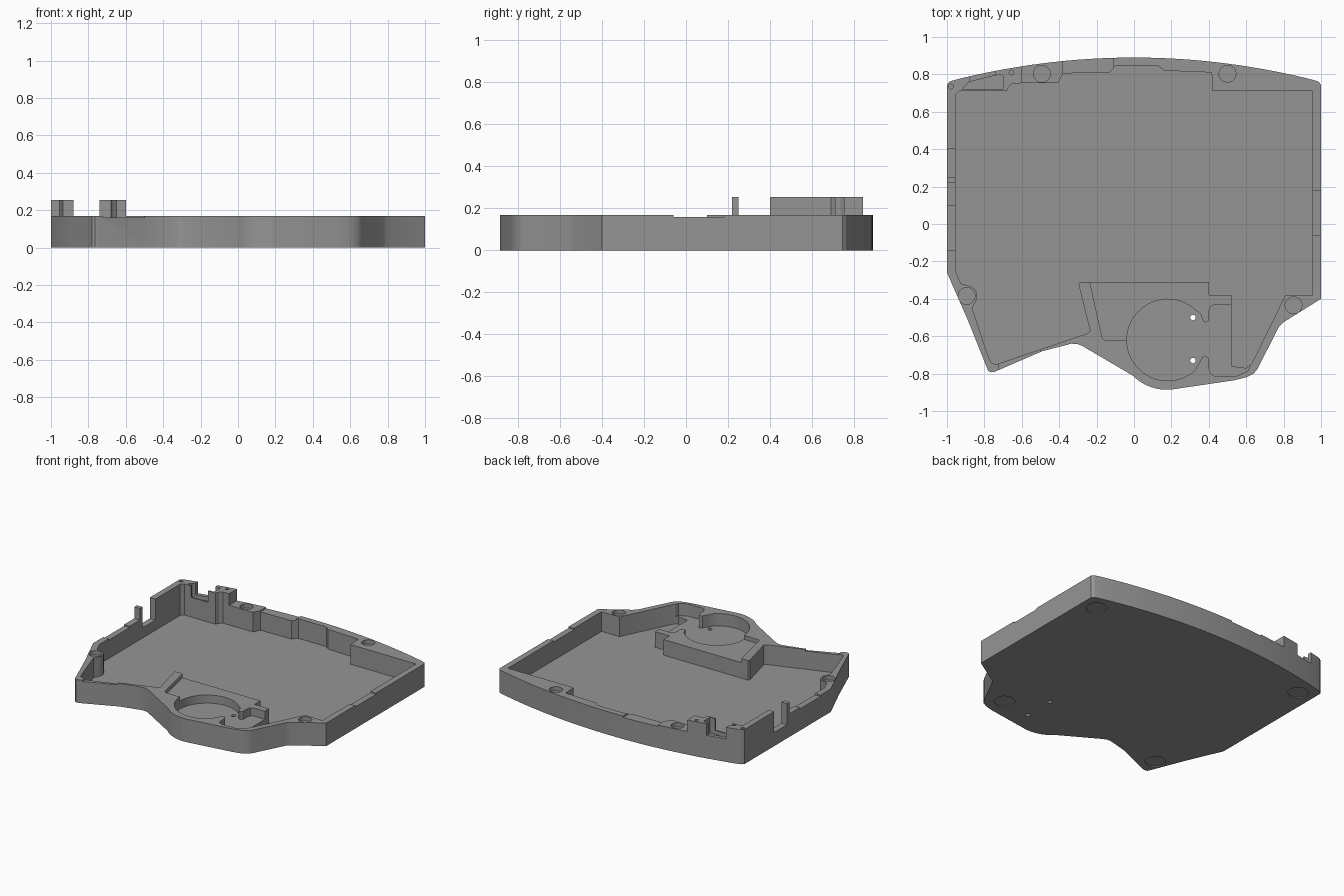
import bpy, bmesh, math

gray = bpy.data.materials.new("mid gray plastic")
gray.diffuse_color = (0.3, 0.3, 0.3, 1)


def prism(name, pts, z0, z1):
    """Vertical extrusion of a 2D outline."""
    bm = bmesh.new()
    face = bm.faces.new([bm.verts.new((x, y, z0)) for x, y in pts])
    up = bmesh.ops.extrude_face_region(bm, geom=[face])["geom"]
    bmesh.ops.translate(bm, vec=(0, 0, z1 - z0),
                        verts=[v for v in up if isinstance(v, bmesh.types.BMVert)])
    bmesh.ops.recalc_face_normals(bm, faces=bm.faces)
    mesh = bpy.data.meshes.new(name)
    bm.to_mesh(mesh)
    bm.free()
    mesh.materials.append(gray)
    ob = bpy.data.objects.new(name, mesh)
    bpy.context.collection.objects.link(ob)
    return ob


def arc(cx, cy, r, a0, a1, n):
    return [(cx + r * math.cos(math.radians(a0 + (a1 - a0) * i / n)),
             cy + r * math.sin(math.radians(a0 + (a1 - a0) * i / n))) for i in range(n + 1)]


def rect(x0, x1, y0, y1):
    return [(x0, y0), (x1, y0), (x1, y1), (x0, y1)]


def circle(x, y, r, n=32):
    return arc(x, y, r, 0, 360, n)[:-1]


# Outer body: bowed back edge, angled sides, rounded front lobe
back = [(x / 20, 0.89 - 0.13 * (x / 20) ** 2) for x in range(-19, 20)]
outline = back + [(0.985, 0.762), (1, 0.745), (1, -0.40), (0.80, -0.525), (0.775, -0.55),
                  (0.66, -0.775), (0.64, -0.80), (0.60, -0.82), (0.54, -0.835)]
outline += arc(0.175, -0.63, 0.256, -82, -135, 10)
outline += [(-0.28, -0.65), (-0.305, -0.641), (-0.335, -0.64), (-0.49, -0.68),
            (-0.745, -0.79), (-0.765, -0.793), (-0.78, -0.785), (-0.89, -0.51),
            (-1, -0.26), (-1, 0.745), (-0.985, 0.762)]
tray = prism("keyboard_tray", outline, 0, 0.255)


def cut(pts, z0, z1):
    cutter = prism("cutter", pts, z0, z1)
    mod = tray.modifiers.new("cut", "BOOLEAN")
    mod.operation = "DIFFERENCE"
    mod.solver = "EXACT"
    mod.object = cutter
    bpy.context.view_layer.objects.active = tray
    bpy.ops.object.modifier_apply(modifier="cut")
    mesh = cutter.data
    bpy.data.objects.remove(cutter)
    bpy.data.meshes.remove(mesh)


RIM, FLOOR, TOP = 0.17, 0.025, 0.4

# Lower the rim everywhere except the back left posts
cut(rect(-0.60, 1.2, -1.2, 1.2), RIM, TOP)
cut(rect(-1.2, -0.5, -1.2, 0.22), RIM, TOP)
cut(rect(-0.88, -0.74, 0.6, 1.2), RIM, TOP)

# Main cavity, wrapping around the screw boss and the raised front block
cavity = [(0.955, -0.38), (0.955, 0.71), (0.42, 0.71), (0.415, 0.81), (0.16, 0.82),
          (0.13, 0.845), (-0.10, 0.845), (-0.13, 0.81), (-0.38, 0.805), (-0.405, 0.755),
          (-0.65, 0.752), (-0.67, 0.735), (-0.68, 0.71), (-0.935, 0.71), (-0.955, 0.69),
          (-0.955, -0.25), (-0.925, -0.32)]
cavity += arc(-0.895, -0.385, 0.057, 85, -35, 8)
cavity += [(-0.865, -0.45), (-0.775, -0.72), (-0.76, -0.745), (-0.735, -0.75),
           (-0.25, -0.585), (-0.235, -0.57), (-0.297, -0.32), (-0.29, -0.31), (0.40, -0.31),
           (0.40, -0.38), (0.52, -0.38), (0.52, -0.76), (0.60, -0.77), (0.63, -0.745), (0.81, -0.38)]
cut(cavity, FLOOR, TOP)

# Side opening between the left wall posts, and back left pocket
cut(rect(-1.2, -0.9, 0.25, 0.40), 0.10, TOP)
cut([(-0.92, 0.72), (-0.70, 0.72), (-0.70, 0.79), (-0.71, 0.80), (-0.76, 0.79), (-0.88, 0.76)],
    0.14, TOP)

# Recessed platform on the front block
cut([(-0.24, -0.29), (-0.17, -0.61), (-0.155, -0.62), (0.18, -0.622), (0.56, -0.56),
     (0.56, -0.36), (0.43, -0.36), (0.43, -0.29)], 0.14, TOP)

# Round pocket with two fingers and an open channel to the right
pocket = arc(0.18, -0.62, 0.218, 48, 312, 36)
pocket += [(0.35, -0.74), (0.365, -0.712), (0.385, -0.703), (0.40, -0.72), (0.402, -0.775),
           (0.41, -0.80), (0.435, -0.815), (0.55, -0.812), (0.61, -0.785), (0.62, -0.76),
           (0.60, -0.70), (0.60, -0.43), (0.43, -0.43), (0.41, -0.44), (0.402, -0.46),
           (0.40, -0.515), (0.385, -0.527), (0.37, -0.52), (0.355, -0.48)]
cut(pocket, 0.08, TOP)

# Through holes in the round pocket
for y in (-0.50, -0.73):
    cut(circle(0.315, y, 0.015, 16), -0.1, TOP)

# Screw recesses in the rim
for x, y in ((-0.493, 0.803), (0.5, 0.803), (-0.895, -0.385), (0.853, -0.435)):
    cut(circle(x, y, 0.045), 0.14, TOP)

# Small pin holes in the raised posts
for x, y in ((-0.978, 0.735), (-0.655, 0.81)):
    cut(circle(x, y, 0.013, 12), 0.2, TOP)

# Shallow notches along the rim
cut(rect(0.93, 1.2, -0.06, 0.18), 0.16, TOP)
cut(rect(-1.2, -0.93, -0.14, 0.10), 0.16, TOP)
cut([(-0.71, -0.85), (-0.49, -0.75), (-0.51, -0.62), (-0.73, -0.72)], 0.16, TOP)
cut(rect(-0.38, -0.11, 0.78, 1.0), 0.16, TOP)

# Foot recesses under the base
for x, y in ((0.88, 0.66), (-0.88, 0.66), (0.55, -0.69), (-0.74, -0.66)):
    cut(circle(x, y, 0.07), -0.1, 0.006)

# Crisp edges with smooth curved walls
tray.select_set(True)
bpy.context.view_layer.objects.active = tray
bpy.ops.object.shade_smooth_by_angle(angle=math.radians(25))
